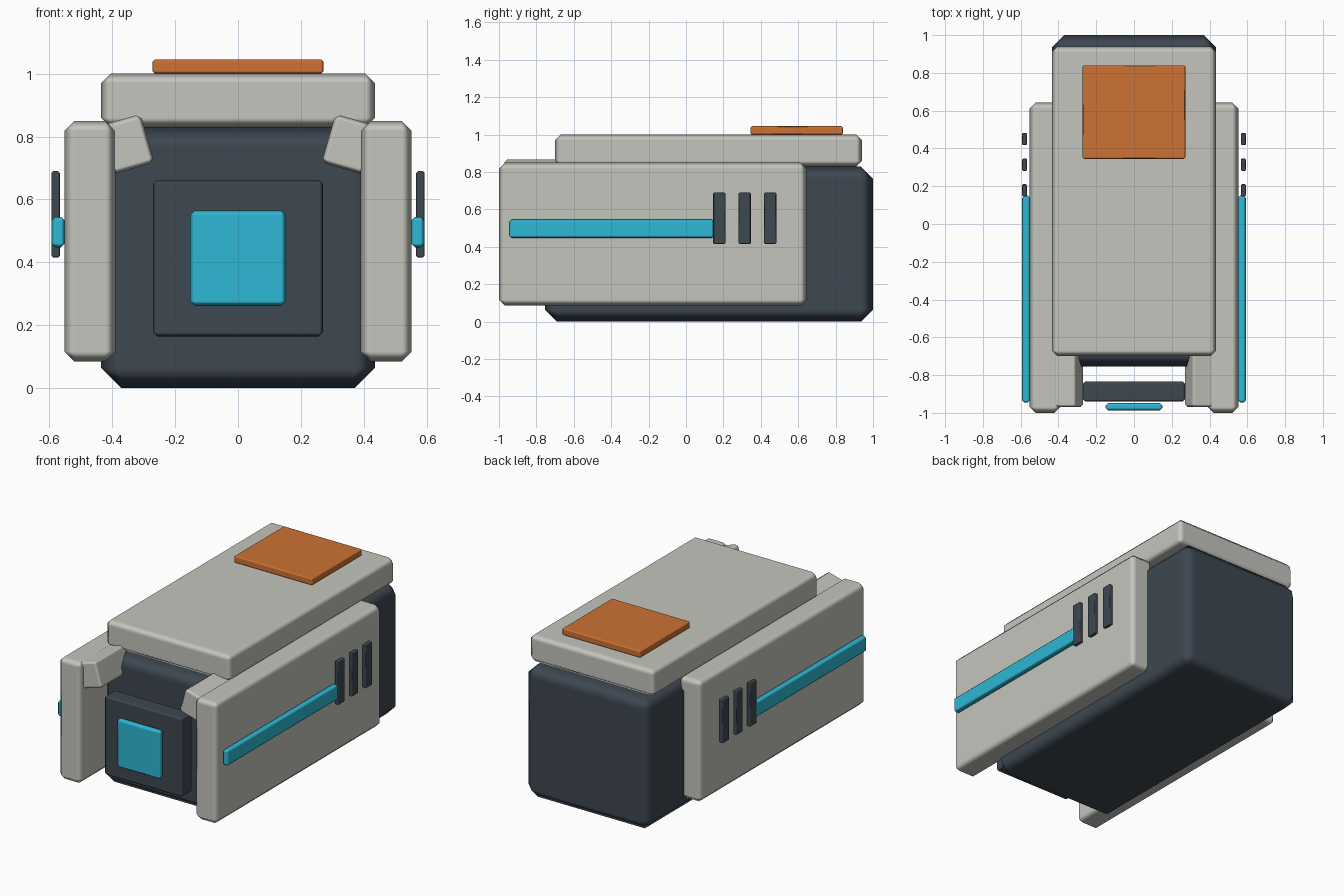
import bpy
import bmesh
import math
from mathutils import Matrix, Vector

cube = bpy.data.objects.get("Cube")
if cube:
    bpy.data.objects.remove(cube, do_unlink=True)


def material(name, rgb):
    mat = bpy.data.materials.new(name)
    mat.use_nodes = True
    mat.diffuse_color = (*rgb, 1)
    mat.node_tree.nodes["Principled BSDF"].inputs["Base Color"].default_value = (*rgb, 1)
    return mat


GRAY = material("warm_light_gray", (0.55, 0.56, 0.51))
DARK = material("dark_slate", (0.047, 0.063, 0.082))
CYAN = material("bright_cyan", (0.027, 0.48, 0.66))
ORANGE = material("burnt_orange", (0.61, 0.17, 0.033))


def block(name, x, y, z, mat, bevel, tilt=0):
    """Chamfered box spanning the given ranges, tilted about its own y axis."""
    low, high = (Vector(corner) for corner in zip(x, y, z))
    bm = bmesh.new()
    bmesh.ops.create_cube(bm, size=1, matrix=Matrix.Diagonal((*(high - low), 1)))
    for face in bm.faces:
        face.smooth = True
    mesh = bpy.data.meshes.new(name)
    bm.to_mesh(mesh)
    bm.free()
    mesh.materials.append(mat)
    obj = bpy.data.objects.new(name, mesh)
    obj.location = (low + high) / 2
    obj.rotation_euler.y = math.radians(tilt)
    bpy.context.collection.objects.link(obj)
    mod = obj.modifiers.new("Chamfer", "BEVEL")
    mod.width = bevel
    mod.segments = 1
    mod.harden_normals = True
    return obj


def pair(name, x, y, z, mat, bevel, tilt=0):
    """The same block on the left (+x) and right (-x)."""
    block("left_" + name, x, y, z, mat, bevel, tilt)
    block("right_" + name, (-x[1], -x[0]), y, z, mat, bevel, -tilt)


# Main body, lid and lid pad
block("body", (-0.435, 0.435), (-0.755, 1.0), (0, 0.83), DARK, 0.065)
block("lid", (-0.435, 0.435), (-0.70, 0.94), (0.83, 1.0), GRAY, 0.03)
block("lid_pad", (-0.272, 0.272), (0.345, 0.84), (1.0, 1.045), ORANGE, 0.008)

# Front plate and its glowing panel
block("front_plate", (-0.27, 0.27), (-0.94, -0.833), (0.165, 0.66), DARK, 0.012)
block("front_panel", (-0.152, 0.152), (-0.988, -0.947), (0.262, 0.565), CYAN, 0.015)

# Side panels and tilted shoulder blocks
pair("side_panel", (0.39, 0.552), (-1.0, 0.643), (0.085, 0.85), GRAY, 0.032)
pair("shoulder", (0.285, 0.427), (-0.97, -0.62), (0.695, 0.855), GRAY, 0.015, tilt=16)

# Side stripes and vent slats
pair("stripe", (0.55, 0.592), (-0.945, 0.15), (0.448, 0.545), CYAN, 0.012)
for i in range(3):
    start = 0.145 + i * 0.136
    pair(f"vent_{i + 1}", (0.566, 0.593), (start, start + 0.066), (0.415, 0.69), DARK, 0.006)
